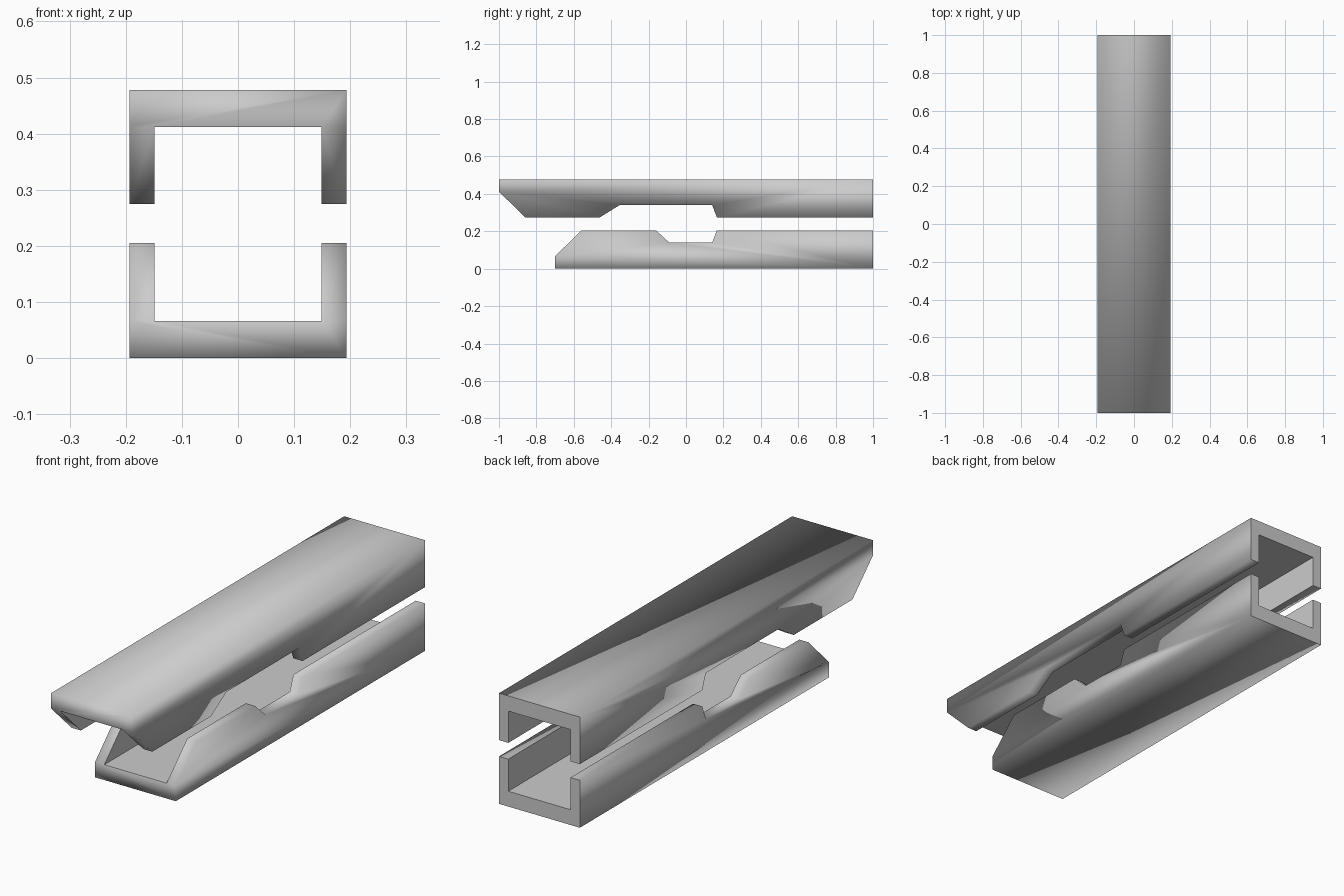
import bpy, bmesh

if "Cube" in bpy.data.objects:
    bpy.data.objects.remove(bpy.data.objects["Cube"])

OUT, INN = 0.193, 0.149   # half widths of the outer and inner walls


def channel(name, front, z_out, z_web, rim):
    """U-shaped channel: a web plate with two side walls that follow the rim profile (y, z)."""
    bm = bmesh.new()
    outer = [(front, z_out), (1, z_out)] + rim + [(front, z_web)]
    inner = [(1, z_web)] + rim + [(front, z_web)]
    ring = lambda x, pts: [bm.verts.new((x, y, z)) for y, z in pts]
    ol, orr = ring(-OUT, outer), ring(OUT, outer)
    il, ir = ring(-INN, inner), ring(INN, inner)

    # outer skin: sides, web, nose and the rim strips
    for loop in (ol, orr):
        bm.faces.new(loop)
    bm.faces.new((ol[0], ol[1], orr[1], orr[0]))
    bm.faces.new((ol[0], orr[0], orr[-1], ir[-1], il[-1], ol[-1]))
    for o, i in ((ol, il), (orr, ir)):
        for k in range(len(rim)):
            bm.faces.new((o[k + 2], o[k + 3], i[k + 2], i[k + 1]))

    # inside of the channel and the open rear end
    hard = [bm.faces.new(il), bm.faces.new(ir)]
    hard.append(bm.faces.new((il[0], ir[0], ir[-1], il[-1])))
    hard.append(bm.faces.new((ol[1], orr[1], orr[2], ir[1], ir[0], il[0], il[1], ol[2])))

    # soft outer skin, crisp inside and rear edges
    bmesh.ops.recalc_face_normals(bm, faces=bm.faces)
    for f in bm.faces:
        f.smooth = True
    for f in hard:
        for e in f.edges:
            e.smooth = False
    me = bpy.data.meshes.new(name)
    bm.to_mesh(me)
    bm.free()
    ob = bpy.data.objects.new(name, me)
    bpy.context.collection.objects.link(ob)
    return ob


# upper half, opening downwards
channel("upper_channel", -1.0, 0.478, 0.412,
        [(1, 0.275), (0.165, 0.275), (0.14, 0.34), (-0.355, 0.34),
         (-0.46, 0.275), (-0.86, 0.275)])

# lower half, opening upwards
channel("lower_channel", -0.70, 0.0, 0.066,
        [(1, 0.205), (0.165, 0.205), (0.14, 0.14), (-0.09, 0.14),
         (-0.16, 0.205), (-0.56, 0.205)])
